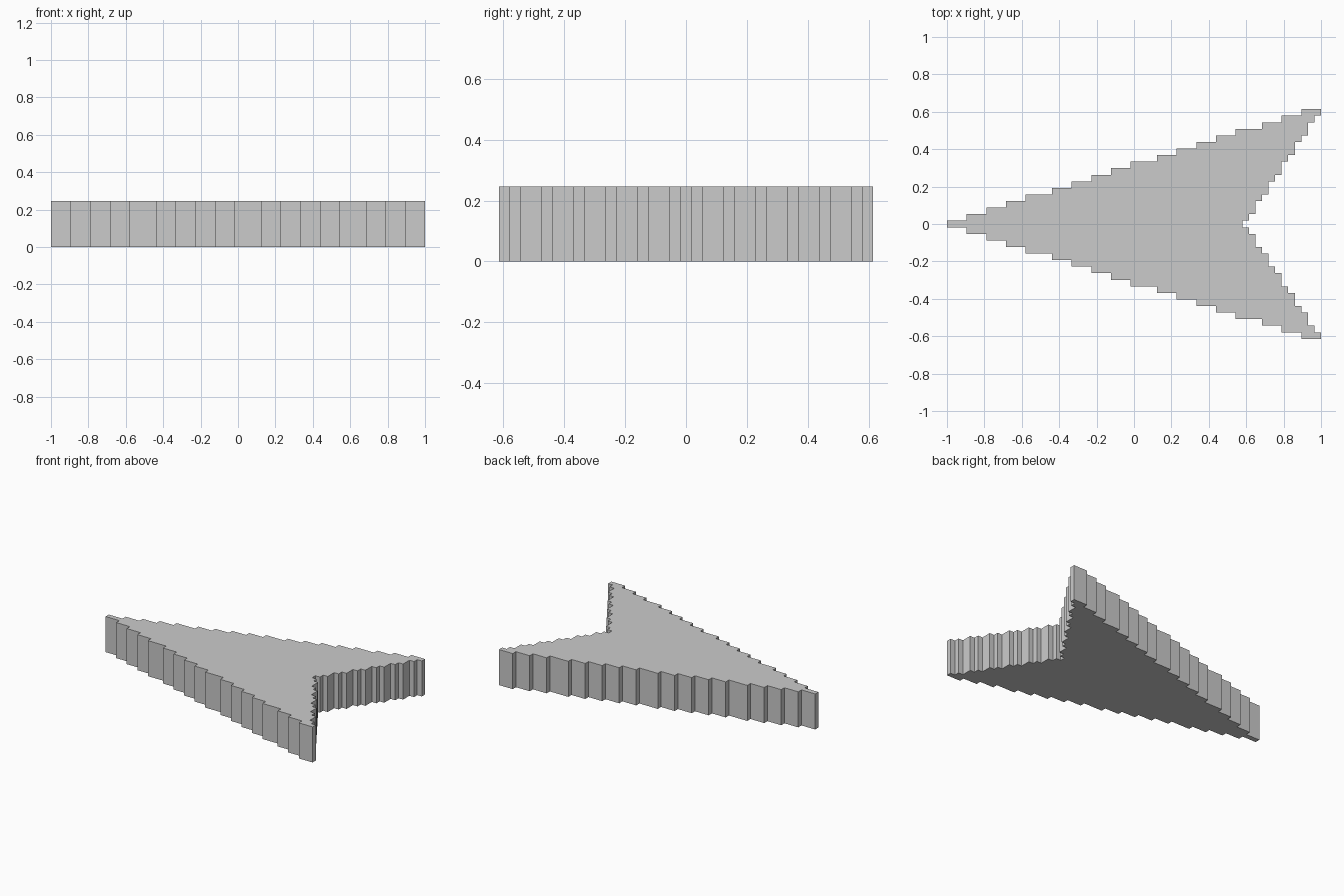
import bpy, bmesh

if "Cube" in bpy.data.objects:
    bpy.data.objects.remove(bpy.data.objects["Cube"])

CELL = 2 / 57      # the arrow is drawn on a 57 x 35 cell grid
HALF_ROWS = 17
THICKNESS = 7 * CELL


def left_edge(row):
    r = abs(row)
    return 3 * r + r // 5


def right_edge(row):
    r = abs(row)
    return 45 + (2 * r + 2) // 3


# Stepped outline: up the notched right side, back down the left side
outline = []


def add_point(p):
    # A repeated point means a straight run, so drop it
    if outline and outline[-1] == p:
        outline.pop()
    else:
        outline.append(p)


rows = range(-HALF_ROWS, HALF_ROWS + 1)
for r in rows:
    add_point((right_edge(r), r - 0.5))
    add_point((right_edge(r), r + 0.5))
for r in reversed(rows):
    add_point((left_edge(r), r + 0.5))
    add_point((left_edge(r), r - 0.5))

# Flat arrow face extruded into a slab
bm = bmesh.new()
base = bm.faces.new([bm.verts.new((x * CELL - 1, y * CELL, 0)) for x, y in outline])
top = bmesh.ops.extrude_face_region(bm, geom=[base], use_keep_orig=True)
bmesh.ops.translate(bm, vec=(0, 0, THICKNESS),
                    verts=[g for g in top["geom"] if isinstance(g, bmesh.types.BMVert)])
bmesh.ops.recalc_face_normals(bm, faces=bm.faces[:])

mesh = bpy.data.meshes.new("pixel_arrow")
bm.to_mesh(mesh)
bm.free()
arrow = bpy.data.objects.new("pixel_arrow", mesh)
bpy.context.collection.objects.link(arrow)
